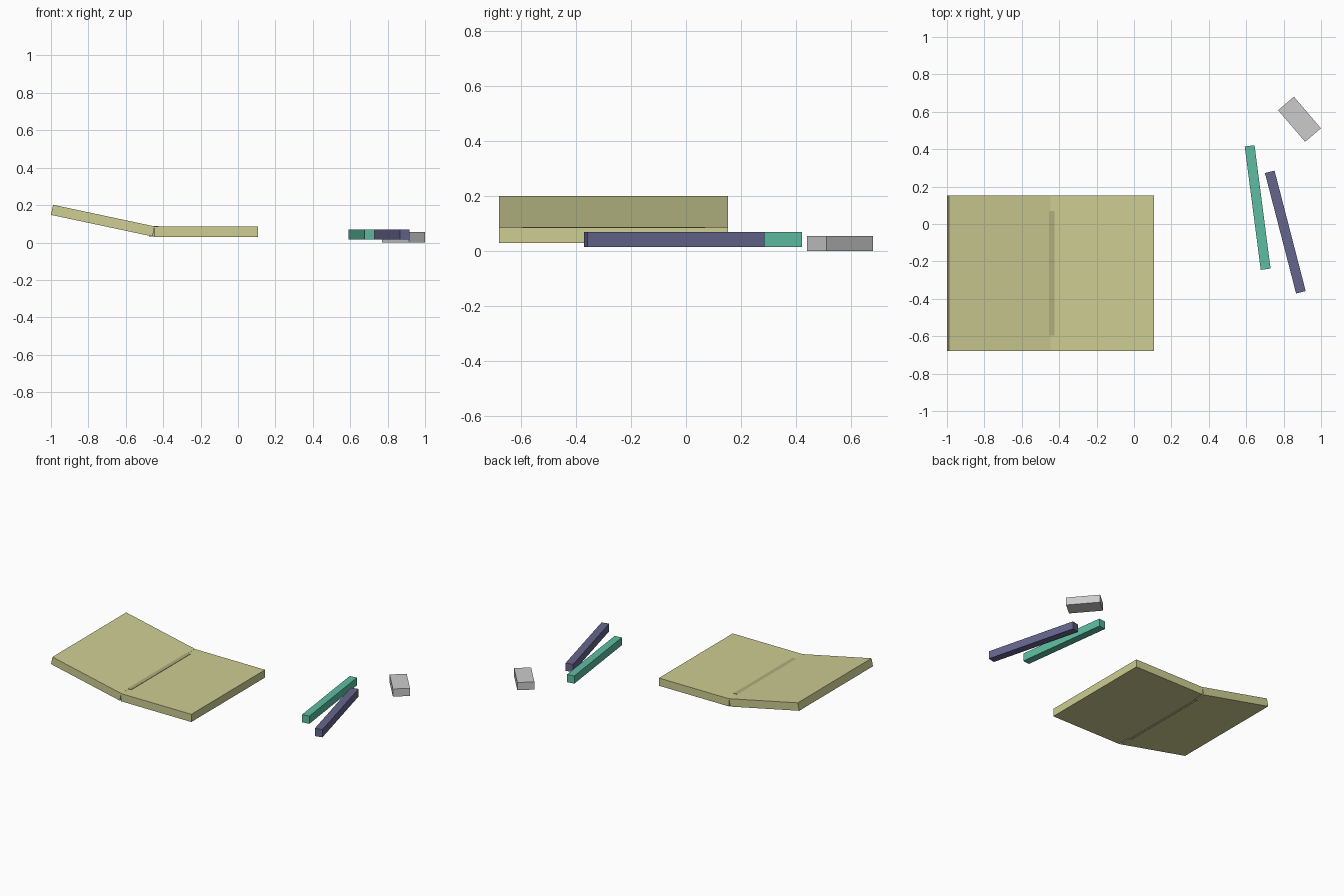
import bpy
from math import radians

if "Cube" in bpy.data.objects:
    bpy.data.objects.remove(bpy.data.objects["Cube"])


def material(name, rgb):
    m = bpy.data.materials.new(name)
    m.diffuse_color = (*rgb, 1)
    m.use_nodes = True
    m.node_tree.nodes["Principled BSDF"].inputs["Base Color"].default_value = m.diffuse_color
    return m


def box(name, center, size, rot=(0, 0, 0), mat=None):
    bpy.ops.mesh.primitive_cube_add(size=1, location=center,
                                    rotation=[radians(a) for a in rot])
    ob = bpy.context.object
    ob.name = name
    ob.scale = size
    if mat:
        ob.data.materials.append(mat)
    return ob


olive = material("olive", (0.61, 0.61, 0.29))
dark_olive = material("dark_olive", (0.42, 0.42, 0.21))
green = material("green", (0.11, 0.51, 0.36))
navy = material("navy", (0.13, 0.13, 0.27))

T = 0.055  # shared thickness

# Open notebook: flat right half, raised left half, spine strip in the fold
box("notebook_right", (-0.17, -0.264, 0.058), (0.555, 0.832, T), mat=olive)
box("notebook_left", (-0.723, -0.264, 0.117), (0.555, 0.832, T), (0, 12, 0), olive)
box("notebook_spine", (-0.45, -0.263, 0.0605), (0.05, 0.665, T), mat=dark_olive)

# Two pens and an eraser
box("green_pen", (0.661, 0.088, 0.043), (0.053, 0.665, T), (0, 0, 7.4), green)
box("navy_pen", (0.809, -0.043, 0.043), (0.053, 0.665, T), (0, 0, 14.5), navy)
box("eraser", (0.885, 0.56, T / 2), (0.222, 0.111, T), (0, 0, -49.5))
